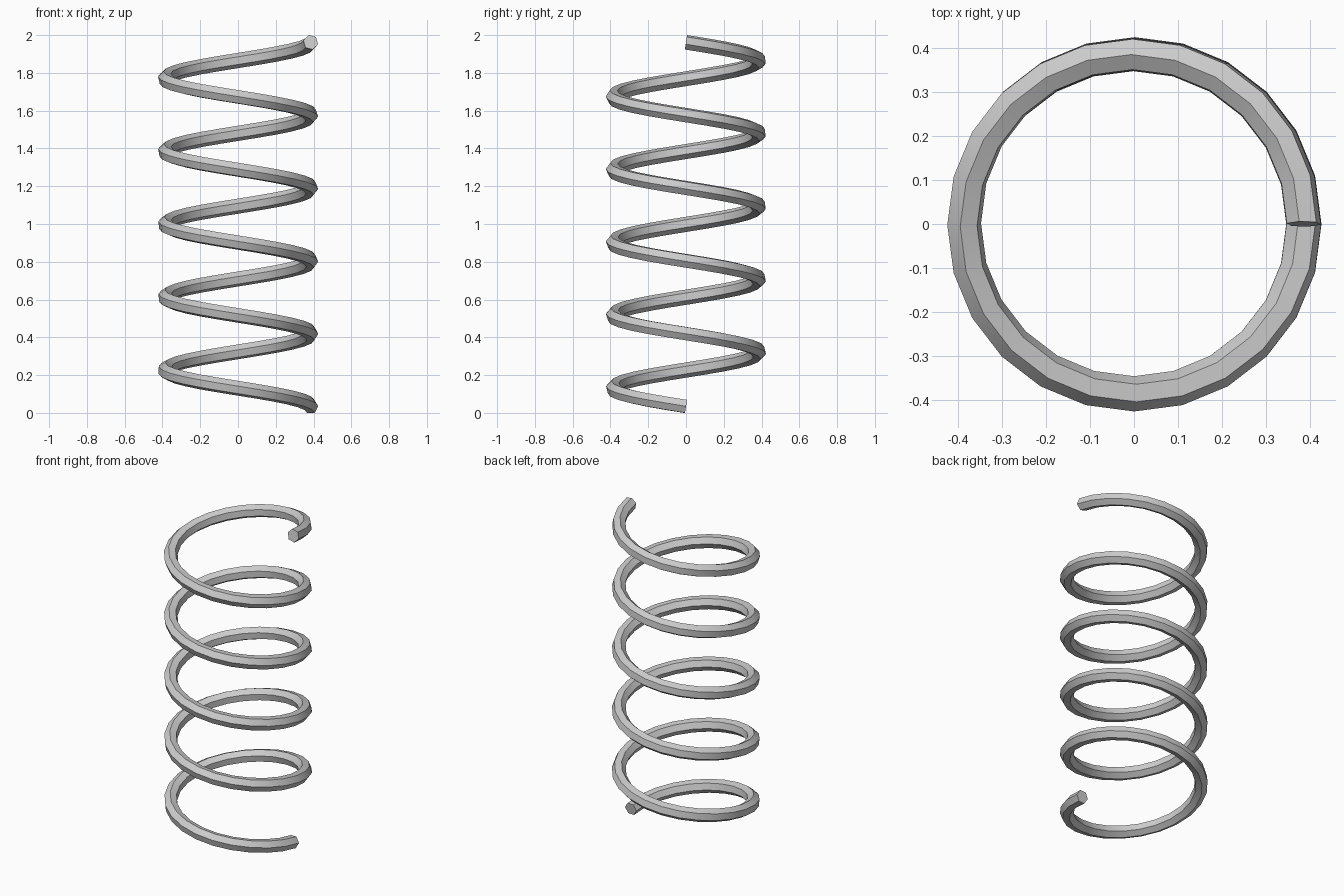
import bpy, bmesh
from math import pi, sin, cos, radians, hypot
from mathutils import Vector

if "Cube" in bpy.data.objects:
    bpy.data.objects.remove(bpy.data.objects["Cube"])

R, WIRE = 0.385, 0.04          # coil radius, wire radius
TURNS, STEPS, SIDES = 5, 24, 6
Z0, Z1 = 0.034, 1.962          # wire centre heights at the two ends
PITCH = (Z1 - Z0) / TURNS
SLOPE = PITCH / (2 * pi)
TWIST = SLOPE / hypot(R, SLOPE)  # natural roll of the section along the coil

bm = bmesh.new()


def section(i):
    """Hexagonal wire section square to the left-handed helix."""
    t = 2 * pi * i / STEPS
    out = Vector((cos(t), -sin(t), 0))
    tangent = Vector((-R * sin(t), -R * cos(t), SLOPE)).normalized()
    up = (Vector((0, 0, 1)) - tangent * tangent.z).normalized()
    centre = out * R + Vector((0, 0, Z0 + SLOPE * t))
    ring = []
    for k in range(SIDES):
        a = radians(2) + TWIST * t + 2 * pi * k / SIDES
        ring.append(bm.verts.new(centre + (out * cos(a) + up * sin(a)) * WIRE))
    return ring


# Coiled wire
rings = [section(i) for i in range(TURNS * STEPS + 1)]
for a, b in zip(rings, rings[1:]):
    for k in range(SIDES):
        n = (k + 1) % SIDES
        bm.faces.new((a[k], a[n], b[n], b[k]))

# End caps
bm.faces.new(rings[0])
bm.faces.new(rings[-1])
bmesh.ops.recalc_face_normals(bm, faces=bm.faces)

mesh = bpy.data.meshes.new("coil_spring")
bm.to_mesh(mesh)
bm.free()
spring = bpy.data.objects.new("coil_spring", mesh)
bpy.context.collection.objects.link(spring)

# Smooth along the wire, sharp along the hexagon edges
bpy.context.view_layer.objects.active = spring
spring.select_set(True)
bpy.ops.object.shade_smooth_by_angle(angle=radians(30))
